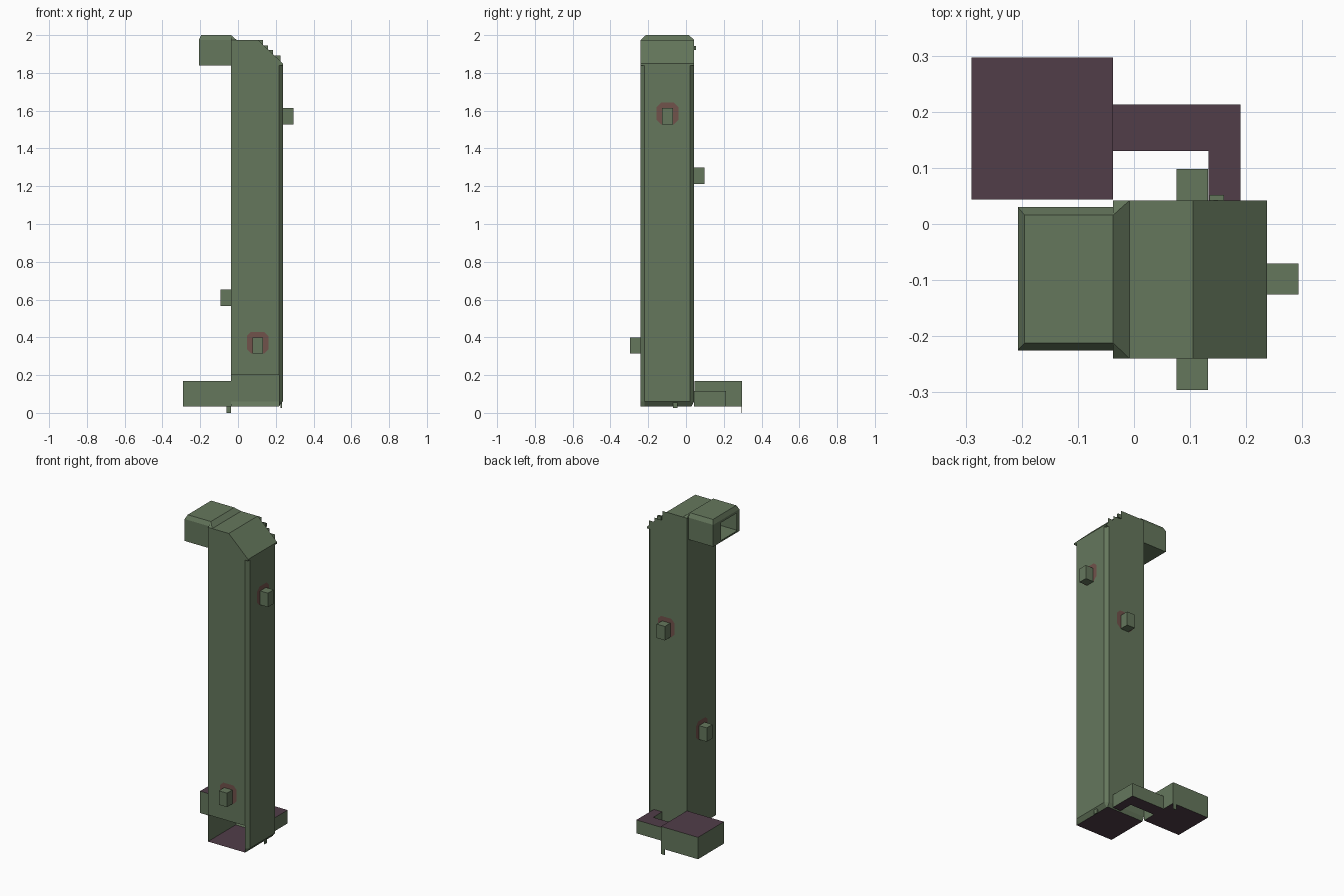
import bpy
from mathutils import Vector

if "Cube" in bpy.data.objects:
    bpy.data.objects.remove(bpy.data.objects["Cube"])


def material(name, rgb):
    m = bpy.data.materials.new(name)
    m.diffuse_color = (*rgb, 1)
    m.use_nodes = True
    m.node_tree.nodes["Principled BSDF"].inputs["Base Color"].default_value = m.diffuse_color
    return m


GREEN = material("dull_green", (0.13, 0.185, 0.108))
PURPLE = material("dark_purple", (0.082, 0.047, 0.066))
RED = material("rust_red", (0.165, 0.085, 0.07))

X0, X1, Y0, Y1 = -0.037, 0.237, -0.24, 0.042   # shaft plan
ZB, ZT, ZR = 0.035, 1.84, 1.975                # floor, wall top, roof


def sheet(name, polys, mat=GREEN, flat_mat=None):
    """Object from a list of polygons; level faces may take a second colour."""
    verts, faces = [], []
    for p in polys:
        faces.append(list(range(len(verts), len(verts) + len(p))))
        verts += p
    me = bpy.data.meshes.new(name)
    me.from_pydata(verts, [], faces)
    me.materials.append(mat)
    if flat_mat:
        me.materials.append(flat_mat)
        for f in me.polygons:
            f.material_index = int(abs(f.normal.z) > 0.9)
    ob = bpy.data.objects.new(name, me)
    bpy.context.collection.objects.link(ob)
    return ob


def box(name, x0, x1, y0, y1, z0, z1, flat_mat=None):
    a = [(x0, y0), (x1, y0), (x1, y1), (x0, y1)]
    polys = [[(*p, z0) for p in reversed(a)], [(*p, z1) for p in a]]
    for i in range(4):
        p, q = a[i], a[(i + 1) % 4]
        polys.append([(*p, z0), (*q, z0), (*q, z1), (*p, z1)])
    return sheet(name, polys, GREEN, flat_mat)


# Shaft walls: right-hand corners chamfered, bottom bevelled, front left open at the foot
c = 0.02
plan = [(X0, Y0), (X1 - c, Y0), (X1, Y0 + c), (X1, Y1 - c), (X1 - c, Y1), (X0, Y1)]
foot = [(X0, Y0), (X1 - c, Y0), (X1 - c, Y0 + c), (X1 - c, Y1 - c), (X1 - c, Y1 - 0.012), (X0, Y1 - 0.012)]
walls = []
for i in range(6):
    j = (i + 1) % 6
    p, q = plan[i], plan[j]
    low = 0.2 if i == 0 else 0.06
    walls.append([(*p, low), (*q, low), (*q, ZT), (*p, ZT)])
    if i:
        walls.append([(*foot[i], ZB), (*foot[j], ZB), (*q, 0.06), (*p, 0.06)])
# strips beside the elbow mouth
for a, b in ((Y0, -0.225), (0.03, Y1)):
    walls.append([(X0, b, ZT), (X0, a, ZT), (X0, a, ZR), (X0, b, ZR)])
sheet("shaft_walls", walls)
sheet("shaft_floor", [[(*p, ZB) for p in foot]], PURPLE)

# Sloping roof with gables
prof = [(X0, ZT), (X1, ZT), (X1, 1.85), (0.105, ZR), (-0.008, ZR), (X0, ZR)]
roof = [[(x, Y0, z) for x, z in prof], [(x, Y1, z) for x, z in reversed(prof)]]
for (xa, za), (xb, zb) in zip(prof[1:4], prof[2:5]):
    roof.append([(xa, Y0, za), (xa, Y1, za), (xb, Y1, zb), (xb, Y0, zb)])
sheet("shaft_roof", roof)

# Stepped plate along the back of the roof slope
steps = [(0.105, 1.95), (0.105, 1.975), (0.132, 1.975), (0.132, 1.945), (0.158, 1.945),
         (0.158, 1.92), (0.185, 1.92), (0.185, 1.893), (0.225, 1.893), (0.225, 1.85)]
sheet("roof_steps", [[(x, Y1, z) for x, z in steps]])
box("roof_tab", 0.135, 0.16, Y1, Y1 + 0.01, 1.92, 1.943)

# Elbow duct with chamfered top and an open end
XE = -0.207
sec = [(-0.225, ZT), (-0.225, ZR), (-0.212, 2.0), (0.016, 2.0), (0.03, ZR), (0.03, ZT)]
ends = [XE, XE, XE + 0.012, XE + 0.012, XE, XE]
elbow = []
for i in range(6):
    j = (i + 1) % 6
    (ya, za), (yb, zb) = sec[i], sec[j]
    elbow.append([(ends[i], ya, za), (X0, ya, za), (X0, yb, zb), (ends[j], yb, zb)])
# end bevel, frame round the opening
elbow.append([(XE, -0.225, ZR), (XE + 0.012, -0.212, 2.0), (XE + 0.012, 0.016, 2.0), (XE, 0.03, ZR)])
outer = [(-0.225, ZT), (0.03, ZT), (0.03, ZR), (-0.225, ZR)]
inner = [(-0.195, 1.85), (-0.045, 1.85), (-0.045, 1.96), (-0.195, 1.96)]
for i in range(4):
    j = (i + 1) % 4
    elbow.append([(XE, *outer[j]), (XE, *outer[i]), (XE, *inner[i]), (XE, *inner[j])])
# flare down to the roof
elbow.append([(X0, -0.212, 2.0), (-0.008, Y0, ZR), (-0.008, Y1, ZR), (X0, 0.016, 2.0)])
elbow.append([(X0, Y0, ZR), (-0.008, Y0, ZR), (X0, -0.212, 2.0)])
elbow.append([(X0, Y1, ZR), (X0, 0.016, 2.0), (-0.008, Y1, ZR)])
sheet("elbow_duct", elbow)

# Side room and the L-shaped passage at the base
box("side_room", -0.29, X0, 0.044, 0.297, ZB, 0.17, PURPLE)
L = [(0.133, Y1), (0.19, Y1), (0.19, 0.213), (X0, 0.213), (X0, 0.13), (0.133, 0.13)]
passage = [[(*p, ZB) for p in reversed(L)], [(*p, 0.117) for p in L]]
for i in (1, 2, 4, 5):
    p, q = L[i], L[(i + 1) % 6]
    passage.append([(*p, ZB), (*q, ZB), (*q, 0.117), (*p, 0.117)])
sheet("passage", passage, GREEN, PURPLE)

# Small hanging tabs
box("room_tab", -0.062, X0, 0.294, 0.297, 0.0, 0.06)
box("shaft_tab", X1 - 0.012, X1 - 0.005, -0.07, -0.046, 0.025, 0.055)

# Four wall stubs, each on a chamfered rust patch
CX, CY, H, D = 0.104, -0.098, 0.028, 0.056
stubs = {
    "right": ((X1, CY, 1.57), (1, 0, 0)),
    "front": ((CX, Y0, 0.357), (0, -1, 0)),
    "back": ((CX, Y1, 1.255), (0, 1, 0)),
    "left": ((X0, CY, 0.61), (-1, 0, 0)),
}
for side, (pos, n) in stubs.items():
    pos, n = Vector(pos), Vector(n)
    t = Vector((0, 0, 1)).cross(n)
    a, b = pos - t * H, pos + t * H + n * D
    box(side + "_stub", min(a.x, b.x), max(a.x, b.x), min(a.y, b.y), max(a.y, b.y),
        pos.z - 0.043, pos.z + 0.043)
    r, k = 0.057, 0.035
    octagon = [(-r, -k), (-k, -r), (k, -r), (r, -k), (r, k), (k, r), (-k, r), (-r, k)]
    sheet(side + "_patch", [[tuple(pos + n * 0.003 + t * u + Vector((0, 0, v + 0.015)))
                             for u, v in octagon]], RED)
